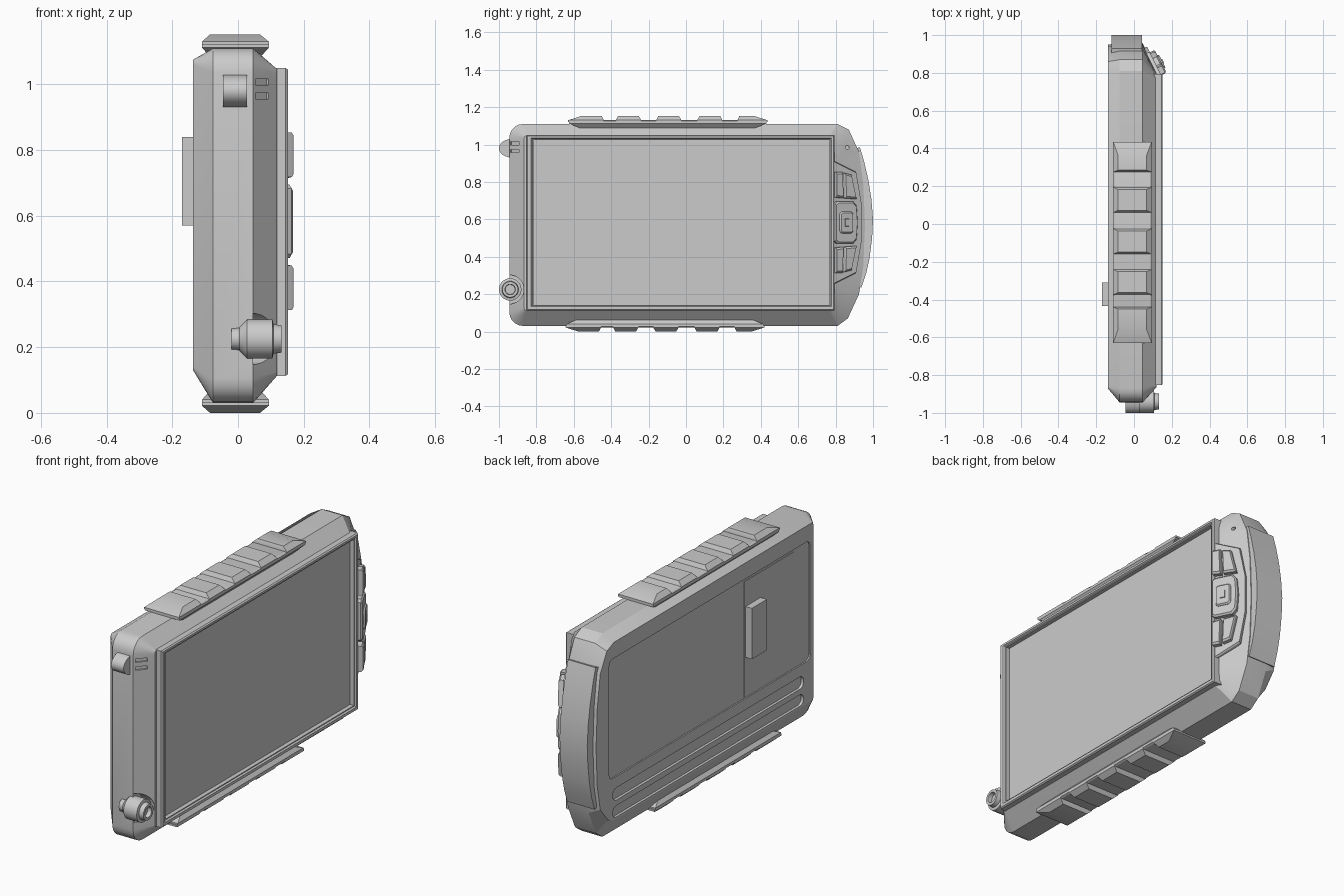
import bpy, bmesh, math
from mathutils import Vector

if "Cube" in bpy.data.objects:
    bpy.data.objects.remove(bpy.data.objects["Cube"])


def loft(name, rings, cutter=False):
    """Bridge equal-sized point rings and cap both ends."""
    bm = bmesh.new()
    vr = [[bm.verts.new(p) for p in r] for r in rings]
    n = len(rings[0])
    for a, b in zip(vr, vr[1:]):
        for i in range(n):
            j = (i + 1) % n
            bm.faces.new((a[i], a[j], b[j], b[i]))
    bm.faces.new(vr[0])
    bm.faces.new(vr[-1])
    bmesh.ops.recalc_face_normals(bm, faces=bm.faces)
    me = bpy.data.meshes.new(name)
    bm.to_mesh(me)
    bm.free()
    ob = bpy.data.objects.new(name, me)
    bpy.context.collection.objects.link(ob)
    if cutter:
        ob.hide_render = True
        ob.hide_set(True)
    else:
        bpy.context.view_layer.objects.active = ob
        ob.select_set(True)
        bpy.ops.object.shade_smooth_by_angle(angle=math.radians(25))
        ob.select_set(False)
    return ob


def at_x(x, pts):
    return [(x, y, z) for y, z in pts]


def rect(y0, y1, z0, z1):
    return [(y0, z0), (y1, z0), (y1, z1), (y0, z1)]


def arc(cy, cz, r, a0, a1, n=5):
    return [(cy + r * math.cos(math.radians(a0 + (a1 - a0) * i / n)),
             cz + r * math.sin(math.radians(a0 + (a1 - a0) * i / n))) for i in range(n + 1)]


def round_rect(y0, y1, z0, z1, r, n=5):
    return (arc(y1 - r, z1 - r, r, 0, 90, n) + arc(y0 + r, z1 - r, r, 90, 180, n)
            + arc(y0 + r, z0 + r, r, 180, 270, n) + arc(y1 - r, z0 + r, r, 270, 360, n))


def circle(y, z, r, n=24):
    return arc(y, z, r, 180 / n, 360 + 180 / n, n)[:-1]


def cut(target, cutter):
    m = target.modifiers.new(cutter.name, 'BOOLEAN')
    m.object = cutter
    m.operation = 'DIFFERENCE'
    m.solver = 'EXACT'


# Body: outline lofted through the thickness, slanted face at the control end
def outline(y0, z0, z1, r, end):
    return arc(y0 + r, z0 + r, r, 180, 270) + end + arc(y0 + r, z1 - r, r, 90, 180)


full = outline(-.945, .03, 1.11, .075,
               [(.81, .03), (.865, .07), (.925, .2), (.948, .35), (.957, .57),
                (.948, .79), (.925, .96), (.87, 1.08), (.81, 1.11)])
back = outline(-.872, .13, 1.075, .012,
               [(.80, .13), (.85, .15), (.915, .23), (.94, .36), (.95, .57),
                (.94, .78), (.915, .95), (.86, 1.05), (.80, 1.075)])
front = outline(-.865, .112, 1.047, .012,
                [(.77, .112), (.79, .14), (.80, .25), (.80, .4), (.80, .57),
                 (.80, .74), (.80, .9), (.79, 1.02), (.77, 1.047)])
body = loft("body", [at_x(-.137, back), at_x(-.076, full), at_x(.046, full), at_x(.118, front)])

# Recesses in the back: main panel and two long grooves
for name, r, d in [("panel_cutter", (-.845, .84, .355, .99, .03), .007),
                   ("groove_cutter_upper", (-.79, .81, .23, .295, .03), .014),
                   ("groove_cutter_lower", (-.79, .81, .14, .2, .029), .014)]:
    pts = round_rect(*r)
    cut(body, loft(name, [at_x(-.2, pts), at_x(-.137 + d, pts)], True))

# Notch around the connector
notch = circle(-.945, .225, .078)
cut(body, loft("connector_notch_cutter", [at_x(.045, notch), at_x(.3, notch)], True))

# Two short vents on the front chamfer
for i, z in enumerate((.965, 1.007)):
    c, u, n = Vector((.073, -.915, z)), Vector((.67, .74, 0)), Vector((.74, -.67, 0))
    ring = [(-.03, -.009), (.03, -.009), (.03, .009), (-.03, .009)]
    cut(body, loft(f"vent_cutter_{i}", [[c + u * a + Vector((0, 0, b)) + n * h for a, b in ring] for h in (-.008, .05)], True))

# Small hole in the upper corner of the control end
hole = circle(.862, .985, .01, 12)
cut(body, loft("corner_hole_cutter", [at_x(.06, hole), at_x(.2, hole)], True))

# Battery door and its latch block
door = rect(-.715, -.30, .36, .975)
loft("battery_door", [at_x(-.12, door), at_x(-.133, door)])
latch = rect(-.435, -.31, .57, .84)
loft("latch_block", [at_x(-.12, latch), at_x(-.17, latch)])

# Screen sunk behind a raised bezel
loft("screen", [at_x(.10, rect(-.853, .795, .113, 1.05)),
                at_x(.145, rect(-.853, .795, .113, 1.05)),
                at_x(.152, rect(-.847, .789, .118, 1.045)),
                at_x(.152, rect(-.828, .777, .133, 1.034)),
                at_x(.144, rect(-.822, .771, .138, 1.029)),
                at_x(.144, rect(-.815, .766, .143, 1.024)),
                at_x(.122, rect(-.815, .766, .143, 1.024))])


# Ribbed grips on the top and bottom edges
def grip(side, y_shift, flip):
    def ring(x0, x1, y0, y1, z):
        z = 1.152 - z if flip else z
        return [(x0, y0 + y_shift, z), (x1, y0 + y_shift, z), (x1, y1 + y_shift, z), (x0, y1 + y_shift, z)]
    loft(f"{side}_grip_base", [ring(-.085, .07, -.56, .36, 1.085), ring(-.11, .094, -.625, .43, 1.112),
                               ring(-.11, .094, -.625, .43, 1.126), ring(-.10, .084, -.61, .415, 1.131)])
    for i, (y0, y1, a, b) in enumerate([(-.63, -.44, .07, .01), (-.375, -.24, .012, .012), (-.16, -.025, .012, .012),
                                        (.06, .195, .012, .012), (.275, .435, .01, .07)]):
        loft(f"{side}_grip_rib_{i}", [ring(-.11, .094, y0, y1, 1.12), ring(-.11, .094, y0, y1, 1.13),
                                      ring(-.085, .067, y0 + a, y1 - b, 1.152)])


grip("top", 0, False)
grip("bottom", -.015, True)

# Curved strip wrapped over the control end
outer = [(.93, .985), (.952, .91), (.975, .81), (.991, .71), (1.0, .60), (.995, .50), (.981, .39), (.963, .31), (.938, .235)]
strip = outer + [(.87, .26), (.87, .97)]
loft("end_strip", [at_x(-.12, strip), at_x(.042, strip)])

# Sensor dome on the front end
dome = [(-.93 - .07 * math.sin(a), .98 - .05 * math.cos(a)) for a in [math.pi * i / 12 for i in range(13)]]
loft("sensor_dome", [at_x(-.045, dome), at_x(.028, dome)])

# Antenna connector: stepped cylinder with open socket
profile = [(-.02, .032), (.005, .034), (.005, .036), (.028, .06), (.105, .06), (.108, .045), (.132, .042),
           (.132, .028), (.11, .026)]
loft("antenna_connector", [at_x(x, circle(-.94, .225, r)) for x, r in profile])


# Keys standing on the slanted control face
def key(name, pts, h, taper=.85, base=-.03):
    cu, cz = (sum(p[k] for p in pts) / len(pts) for k in (0, 1))

    def ring(height, s):
        return [(.099 - .45 * (cu + (u - cu) * s) + .89 * height,
                 .875 + .89 * (cu + (u - cu) * s) + .45 * height,
                 cz + (z - cz) * s) for u, z in pts]
    return loft(name, [ring(base, 1), ring(h - .008, 1), ring(h, taper)])


M = .583  # key pad mirror height
key("control_panel", [(-.095, M - .33), (.04, M - .27), (.072, M - .1), (.072, M + .1), (.04, M + .27), (-.095, M + .33)], .002, .98)
for side, s in (("upper", 1), ("lower", -1)):
    inner = [(-.095, M + s * .135), (-.05, M + s * .13), (-.055, M + s * .27), (-.095, M + s * .27)]
    outer_key = [(-.038, M + s * .13), (.03, M + s * .125), (.0, M + s * .255), (-.043, M + s * .265)]
    key(f"{side}_key_inner", inner, .033)
    key(f"{side}_key_outer", outer_key, .031)

pad = [(-.1, M - .10), (-.085, M - .112), (.01, M - .112), (.03, M - .09), (.037, M), (.03, M + .09),
       (.01, M + .112), (-.085, M + .112), (-.1, M + .10)]
key("nav_pad", pad, .03, .92)
key("nav_ring", round_rect(-.075, .005, M - .058, M + .058, .015, 3), .04, .88)
key("nav_button", rect(-.05, -.022, M - .022, M + .022), .044, .85)
